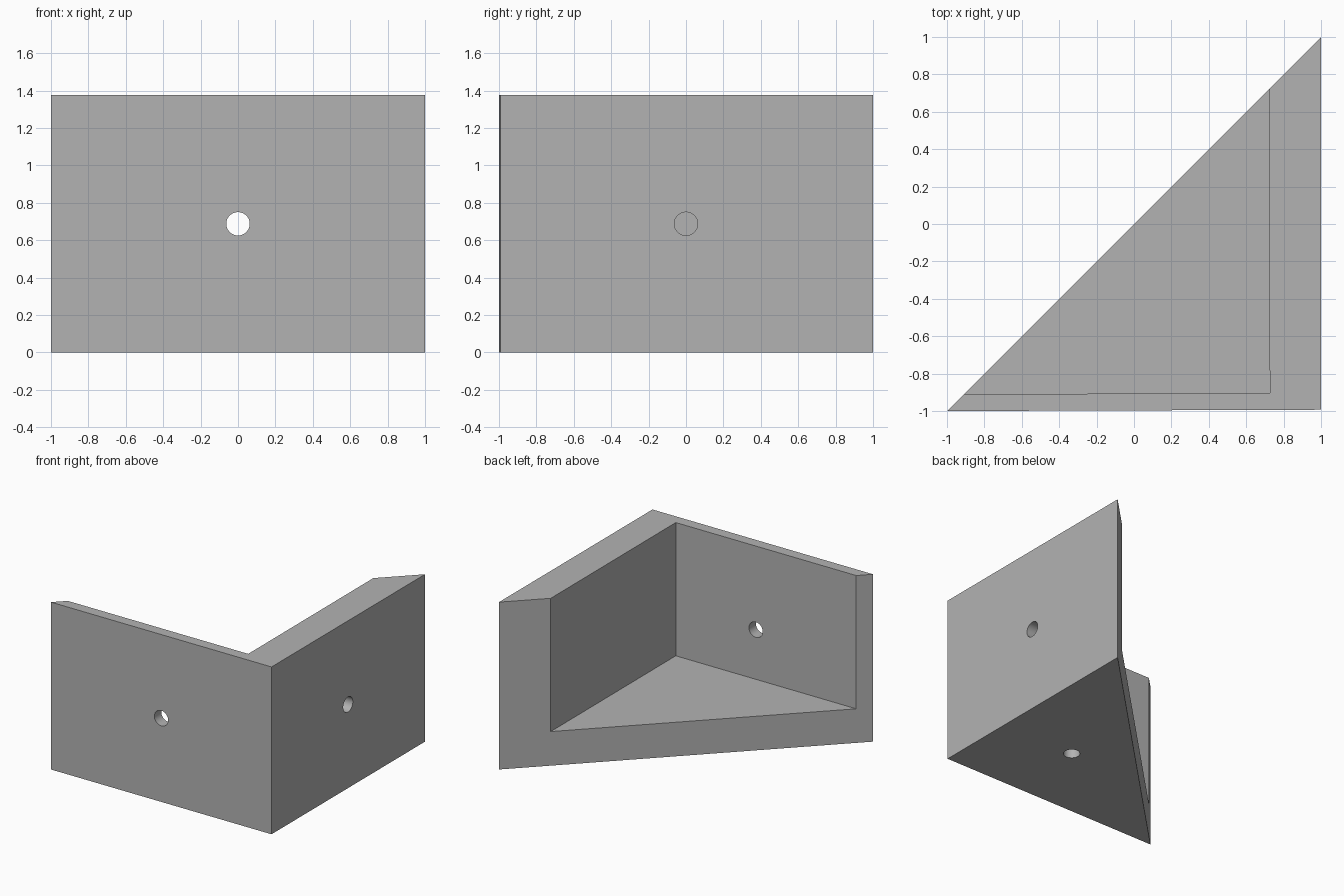
import bpy
import bmesh
import math
from mathutils import Vector

HEIGHT = 1.375
FLOOR = 0.28
HOLE_RADIUS = 0.0625
HOLE_DEPTH = 0.18

default_cube = bpy.data.objects.get("Cube")
if default_cube:
    bpy.data.objects.remove(default_cube, do_unlink=True)

grey = bpy.data.materials.new("plain_grey")
grey.use_nodes = True
grey.diffuse_color = (0.45, 0.45, 0.45, 1)
grey.node_tree.nodes["Principled BSDF"].inputs["Base Color"].default_value = (0.45, 0.45, 0.45, 1)


def make_object(name, bm):
    bmesh.ops.recalc_face_normals(bm, faces=bm.faces)
    mesh = bpy.data.meshes.new(name)
    bm.to_mesh(mesh)
    bm.free()
    mesh.materials.append(grey)
    obj = bpy.data.objects.new(name, mesh)
    bpy.context.collection.objects.link(obj)
    return obj


def prism(name, outline, bottom, top):
    bm = bmesh.new()
    face = bm.faces.new([bm.verts.new((x, y, bottom)) for x, y in outline])
    result = bmesh.ops.extrude_face_region(bm, geom=[face])
    verts = [v for v in result["geom"] if isinstance(v, bmesh.types.BMVert)]
    bmesh.ops.translate(bm, verts=verts, vec=(0, 0, top - bottom))
    return make_object(name, bm)


def drill(name, start, end):
    start, end = Vector(start), Vector(end)
    axis = end - start
    bm = bmesh.new()
    bmesh.ops.create_cone(bm, cap_ends=True, segments=48, radius1=HOLE_RADIUS,
                          radius2=HOLE_RADIUS, depth=axis.length)
    obj = make_object(name, bm)
    obj.rotation_mode = "QUATERNION"
    obj.rotation_quaternion = axis.to_track_quat("Z", "Y")
    obj.location = (start + end) / 2
    return obj


# Triangular block, slightly out of square along the front
bracket = prism("corner_bracket", [(-1, -1), (1, -0.993), (1, 1)], 0, HEIGHT)

# Pocket open to the top and the diagonal side, leaving a floor and two walls
pocket = prism("pocket_cutter", [(-2, -0.914), (0.726, -0.904), (0.721, 2), (-2, 2)],
               FLOOR, HEIGHT + 0.2)

# One through hole in the thin wall, blind holes in the thick wall and floor
mid = HEIGHT / 2
cutters = [
    pocket,
    drill("front_hole_cutter", (0, -1.2, mid), (0, -0.7, mid)),
    drill("side_hole_cutter", (1.2, 0, mid), (1 - HOLE_DEPTH, 0, mid)),
    drill("floor_hole_cutter", (1 / 3, -1 / 3, -0.2), (1 / 3, -1 / 3, HOLE_DEPTH)),
]

bpy.ops.object.select_all(action="DESELECT")
bpy.context.view_layer.objects.active = bracket
bracket.select_set(True)
for cutter in cutters:
    cutter.hide_render = True
    cut = bracket.modifiers.new(cutter.name, "BOOLEAN")
    cut.operation = "DIFFERENCE"
    cut.solver = "EXACT"
    cut.object = cutter
    bpy.ops.object.modifier_apply(modifier=cut.name)
    bpy.data.objects.remove(cutter, do_unlink=True)

bpy.ops.object.shade_smooth_by_angle(angle=math.radians(30))
